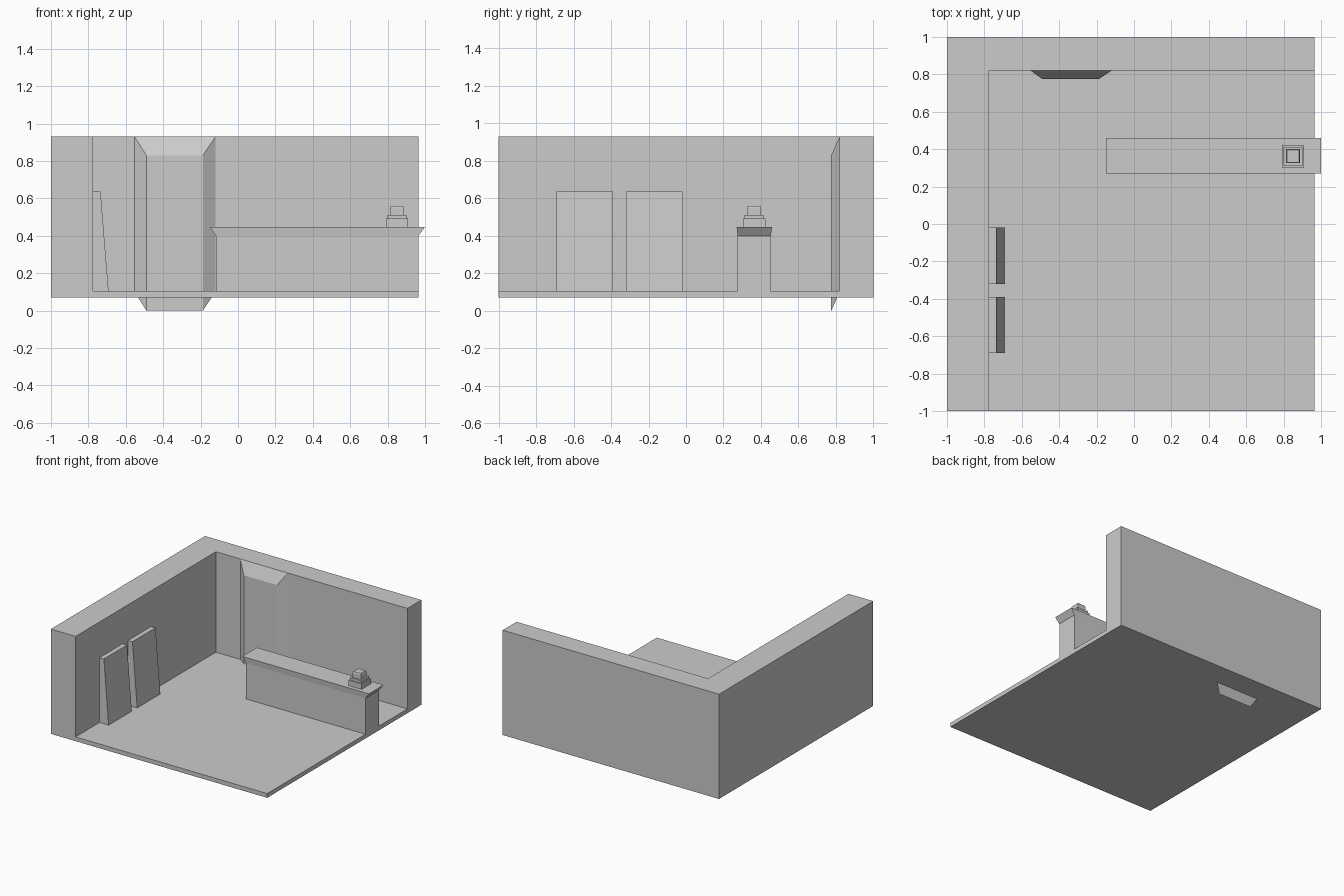
import bpy

if "Cube" in bpy.data.objects:
    bpy.data.objects.remove(bpy.data.objects["Cube"])


def frustum(name, a, b, axis='Z'):
    """Solid between two rectangles (u0, u1, v0, v1, level).
    axis Z: u,v = x,y. axis Y: u,v = x,z."""
    verts = []
    for u0, u1, v0, v1, w in (a, b):
        for u, v in ((u0, v0), (u1, v0), (u1, v1), (u0, v1)):
            verts.append((u, v, w) if axis == 'Z' else (u, w, v))
    faces = [(3, 2, 1, 0), (4, 5, 6, 7)]
    faces += [(i, (i + 1) % 4, (i + 1) % 4 + 4, i + 4) for i in range(4)]
    if axis == 'Y':
        faces = [f[::-1] for f in faces]
    mesh = bpy.data.meshes.new(name)
    mesh.from_pydata(verts, [], faces)
    obj = bpy.data.objects.new(name, mesh)
    bpy.context.collection.objects.link(obj)
    return obj


def box(name, x0, x1, y0, y1, z0, z1):
    return frustum(name, (x0, x1, y0, y1, z0), (x0, x1, y0, y1, z1))


FLOOR = 0.105

# Floor and two thick walls: a block with the room volume carved out
room = box("room_shell", -1, 0.965, -1, 1, 0.07, 0.93)
cutter = box("room_cutter", -0.775, 1.5, -1.5, 0.82, FLOOR, 1.5)
cutter.hide_render = True
cut = room.modifiers.new("carve", 'BOOLEAN')
cut.operation = 'DIFFERENCE'
cut.solver = 'EXACT'
cut.object = cutter
bpy.context.view_layer.objects.active = room
room.select_set(True)
bpy.ops.object.modifier_apply(modifier=cut.name)
bpy.data.objects.remove(cutter)

# Door on the back wall, slanted sides, poking below the floor
frustum("door", (-0.49, -0.188, 0, 0.83, 0.775),
        (-0.553, -0.12, 0.1, 0.93, 0.82), axis='Y')

# Two panels leaning on the left wall
for i, y in enumerate((-0.69, -0.32)):
    frustum(f"leaning_panel_{i + 1}",
            (-0.775, -0.692, y, y + 0.3, FLOOR),
            (-0.775, -0.735, y, y + 0.3, 0.637))

# Counter body and flared top
box("counter_body", -0.118, 0.965, 0.275, 0.452, FLOOR, 0.4)
frustum("counter_top", (-0.118, 0.965, 0.275, 0.452, 0.4),
        (-0.15, 1.0, 0.27, 0.46, 0.448))

# Stepped register on the counter: half widths and heights per tier
tiers = (("register_base", 0.06, 0.06, 0.448, 0.492),
         ("register_step", 0.05, 0.05, 0.492, 0.512),
         ("register_block", 0.037, 0.037, 0.512, 0.55),
         ("register_cap", 0.037, 0.033, 0.55, 0.56))
cx, cy = 0.85, 0.363
for name, r0, r1, z0, z1 in tiers:
    frustum(name, (cx - r0, cx + r0, cy - r0, cy + r0, z0),
            (cx - r1, cx + r1, cy - r1, cy + r1, z1))
